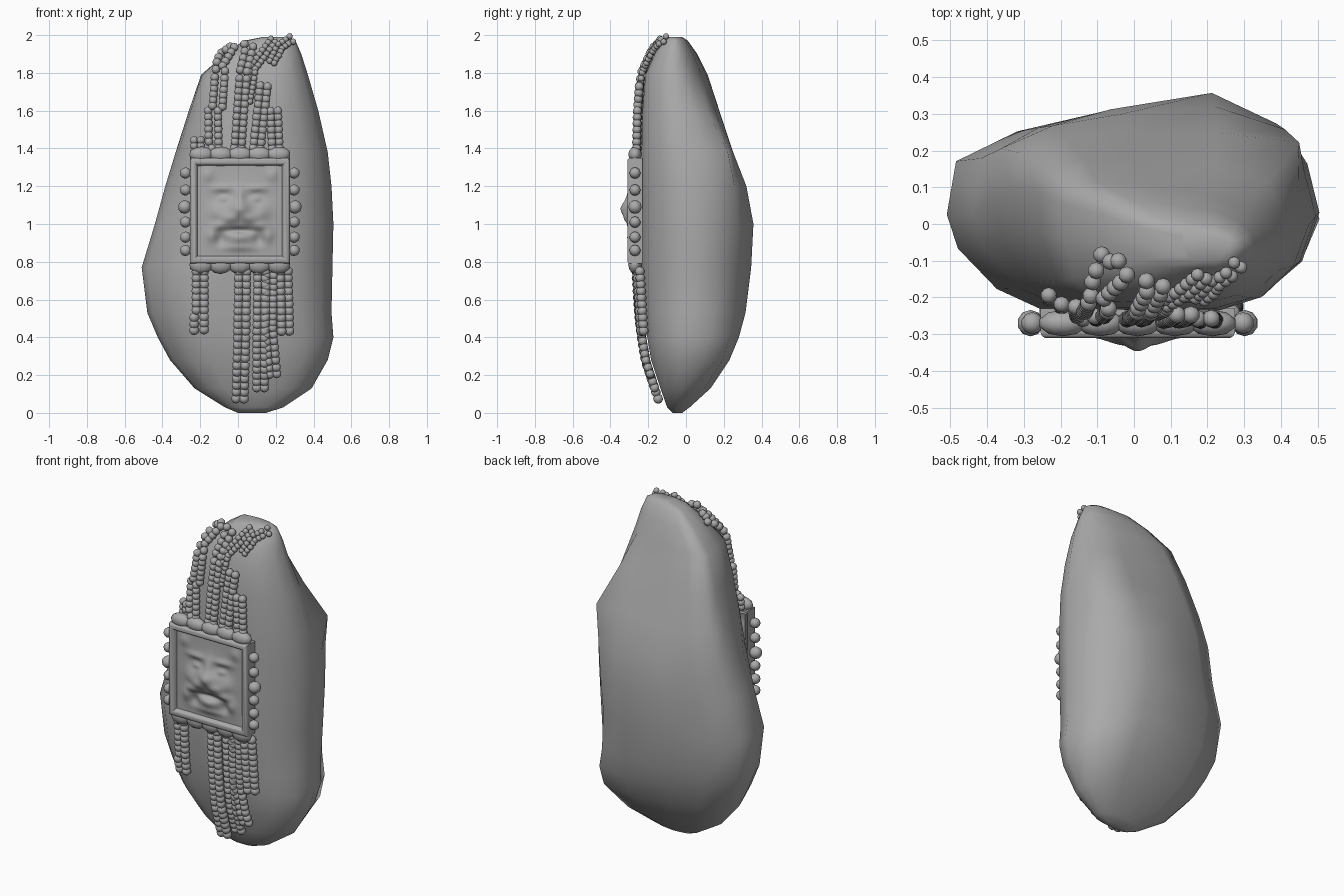
import bpy, bmesh, math
from mathutils import Vector, Matrix
from mathutils.bvhtree import BVHTree

cube = bpy.data.objects.get("Cube")
if cube:
    bpy.data.objects.remove(cube, do_unlink=True)

stone = bpy.data.materials.new("stone grey")
stone.use_nodes = True
grey = (0.4, 0.4, 0.4, 1)
stone.diffuse_color = grey
stone.node_tree.nodes["Principled BSDF"].inputs["Base Color"].default_value = grey


def finish(name, bm, angle=180):
    """Turn a bmesh into a smooth shaded object."""
    bmesh.ops.recalc_face_normals(bm, faces=bm.faces)
    mesh = bpy.data.meshes.new(name)
    bm.to_mesh(mesh)
    bm.free()
    mesh.materials.append(stone)
    obj = bpy.data.objects.new(name, mesh)
    bpy.context.collection.objects.link(obj)
    bpy.ops.object.select_all(action='DESELECT')
    obj.select_set(True)
    bpy.context.view_layer.objects.active = obj
    bpy.ops.object.shade_smooth_by_angle(angle=math.radians(angle))


def loft(bm, rings, caps=True):
    loops = [[bm.verts.new(p) for p in ring] for ring in rings]
    n = len(loops[0])
    for a, b in zip(loops, loops[1:]):
        for i in range(n):
            j = (i + 1) % n
            bm.faces.new((a[i], a[j], b[j], b[i]))
    if caps:
        bm.faces.new(loops[0])
        bm.faces.new(loops[-1])


def ball(bm, centre, radii):
    matrix = Matrix.Translation(centre) @ Matrix.Diagonal((*radii, 1))
    bmesh.ops.create_icosphere(bm, subdivisions=2, radius=1, matrix=matrix)


# Boulder: a wide lower outline turning into a slanted upper one, stretched to
# the extents (z, x min, x max, y min, y max, fullness of the back left corner)
lower = [(-1, -.1), (-.94, -.42), (-.73, -.8), (-.48, -1), (0, -1), (.4, -1),
         (.68, -.85), (.9, -.55), (1, -.1), (.93, .35), (.75, .72), (.38, 1),
         (-.2, .85), (-.62, .68), (-.95, .4)]
upper = [(-1, .65), (-.98, .05), (-.88, -.6), (-.6, -.97), (0, -1), (.4, -1),
         (.68, -.87), (.9, -.5), (1, -.1), (.93, .25), (.75, .55), (.38, .8),
         (-.2, .95), (-.65, 1), (-.94, .95)]
back_left = 10
extents = [(0, 0, .15, -.07, -.02, 1), (.03, -.07, .24, -.1, .02, 1),
           (.13, -.23, .39, -.135, .13, 1.05), (.28, -.36, .475, -.185, .23, 1.15),
           (.4, -.425, .505, -.205, .28, 1.1), (.53, -.48, .495, -.22, .315, 1.05),
           (.77, -.51, .5, -.235, .345, 1), (1, -.44, .505, -.235, .357, 1),
           (1.2, -.385, .495, -.235, .335, 1.08), (1.38, -.33, .475, -.235, .275, 1.25),
           (1.6, -.26, .425, -.23, .19, 1.1), (1.79, -.195, .37, -.215, .115, 1),
           (1.9, -.07, .335, -.165, .06, 1), (1.97, .03, .305, -.12, .01, 1),
           (1.99, .13, .27, -.1, -.02, 1)]
rings = []
for z, x0, x1, y0, y1, fullness in extents:
    t = min(max((z - 1) / .75, 0), 1)
    shape = [Vector(a).lerp(Vector(b), t) for a, b in zip(lower, upper)]
    shape[back_left] *= fullness
    rings.append([((x0 + x1 + p.x * (x1 - x0)) / 2, (y0 + y1 + p.y * (y1 - y0)) / 2, z)
                  for p in shape])
bm = bmesh.new()
loft(bm, rings)
bmesh.ops.recalc_face_normals(bm, faces=bm.faces)
surface = BVHTree.FromBMesh(bm)
finish("boulder", bm)


def strand(name, path, radius):
    """Double row of beads lying on the boulder along an x, z path."""
    bm = bmesh.new()
    points = [Vector(p) for p in path]
    for a, b in zip(points, points[1:]):
        along = b - a
        side = Vector((along.y, -along.x)).normalized() * radius * .8
        count = max(2, round(along.length / (radius * 1.35)))
        for i in range(count):
            for sign in (-1, 1):
                spot = a + along * i / count + side * sign
                hit, normal, _, _ = surface.ray_cast(Vector((spot.x, -2, spot.y)), Vector((0, 1, 0)))
                if hit is None:
                    hit, normal, _, _ = surface.find_nearest(Vector((spot.x, -.1, spot.y)))
                if normal.y > 0:
                    normal = -normal
                ball(bm, hit + normal * radius * 1.15, [radius] * 3)
    finish(name, bm)


# Hanging strands below the plaque
strand("lower_strand_outer_right", [(-.2, .75), (-.2, .41)], .026)
strand("lower_strand_long", [(.025, .75), (.02, .4), (.01, .05)], .026)
strand("lower_strand_middle", [(.125, .75), (.12, .4), (.12, .11)], .025)
strand("lower_strand_short", [(.17, .73), (.165, .45), (.19, .18)], .024)
strand("lower_strand_outer_left", [(.235, .75), (.245, .4)], .026)

# Strands rising over the top
strand("upper_strand_stub", [(-.2, 1.38), (-.2, 1.47)], .022)
strand("upper_strand_right", [(-.12, 1.4), (-.125, 1.63)], .023)
strand("upper_strand_right_crown", [(-.1, 1.62), (-.085, 1.83), (-.01, 1.95)], .023)
strand("upper_strand_centre", [(0, 1.4), (.015, 1.6), (.03, 1.8), (.07, 1.96)], .023)
strand("upper_strand_centre_crown", [(.05, 1.65), (.08, 1.82), (.2, 1.98)], .018)
strand("upper_strand_left", [(.1, 1.4), (.14, 1.76)], .024)
strand("upper_strand_outer", [(.2, 1.4), (.19, 1.63)], .024)
strand("upper_strand_tip", [(.18, 1.85), (.22, 1.93), (.29, 1.98)], .017)

# Plaque frame: rectangular loops stepped by (inset, y)
mid_x, mid_z, half_w, half_h = .01, 1.07, .265, .28


def rectangle(inset, y):
    w, h = half_w - inset, half_h - inset
    return [(mid_x + sx * w, y, mid_z + sz * h)
            for sx, sz in ((-1, -1), (1, -1), (1, 1), (-1, 1))]


bm = bmesh.new()
loft(bm, [rectangle(*p) for p in ((0, -.23), (0, -.295), (.004, -.305), (.012, -.31),
                                  (.026, -.31), (.034, -.305), (.04, -.29), (.045, -.27))], False)
finish("plaque_frame", bm, 40)

# Face relief: (side offset, z, width, height, depth), mirrored about the nose
features = [(0, 1.06, .13, .13, .03), (0, 1.08, .05, .04, .032), (0, 1.15, .025, .05, .012),
            (.055, 1.03, .05, .03, .018), (.085, 1.14, .05, .03, -.016),
            (.085, 1.135, .03, .018, .016), (.09, 1.19, .06, .018, .01),
            (.12, 1.06, .04, .04, .012), (.11, .99, .04, .025, .016), (.15, .94, .03, .04, .016),
            (0, .965, .07, .016, -.024), (0, .925, .06, .035, .018), (.1, .92, .028, .035, -.014),
            (0, .875, .1, .02, .01), (.17, 1.26, .03, .035, .01)]
bm = bmesh.new()
bmesh.ops.create_grid(bm, x_segments=64, y_segments=64, size=1)
for v in bm.verts:
    dx, z = v.co.x * (half_w - .03), mid_z + v.co.y * (half_h - .03)
    depth = sum(h * math.exp(-((abs(dx) - fx) / w) ** 2 - ((z - fz) / t) ** 2)
                for fx, fz, w, t, h in features)
    v.co = (mid_x + dx, -.283 - depth, z)
finish("face_relief", bm)

# Scalloped borders above and below the frame
for name, z, height in (("upper_scallops", 1.368, .042), ("lower_scallops", .785, .05)):
    bm = bmesh.new()
    for i in range(5):
        ball(bm, (mid_x + (i - 2) * .102, -.27, z), (.066, .036, height))
    finish(name, bm)

# Beads along both sides of the frame
for name, sign in (("right_side_beads", -1), ("left_side_beads", 1)):
    bm = bmesh.new()
    for i, z in enumerate((.86, .93, 1.01, 1.09, 1.18, 1.27)):
        r = .036 if i == 3 else .03
        ball(bm, (mid_x + sign * (half_w + r * .75), -.27, z), [r] * 3)
    finish(name, bm)
